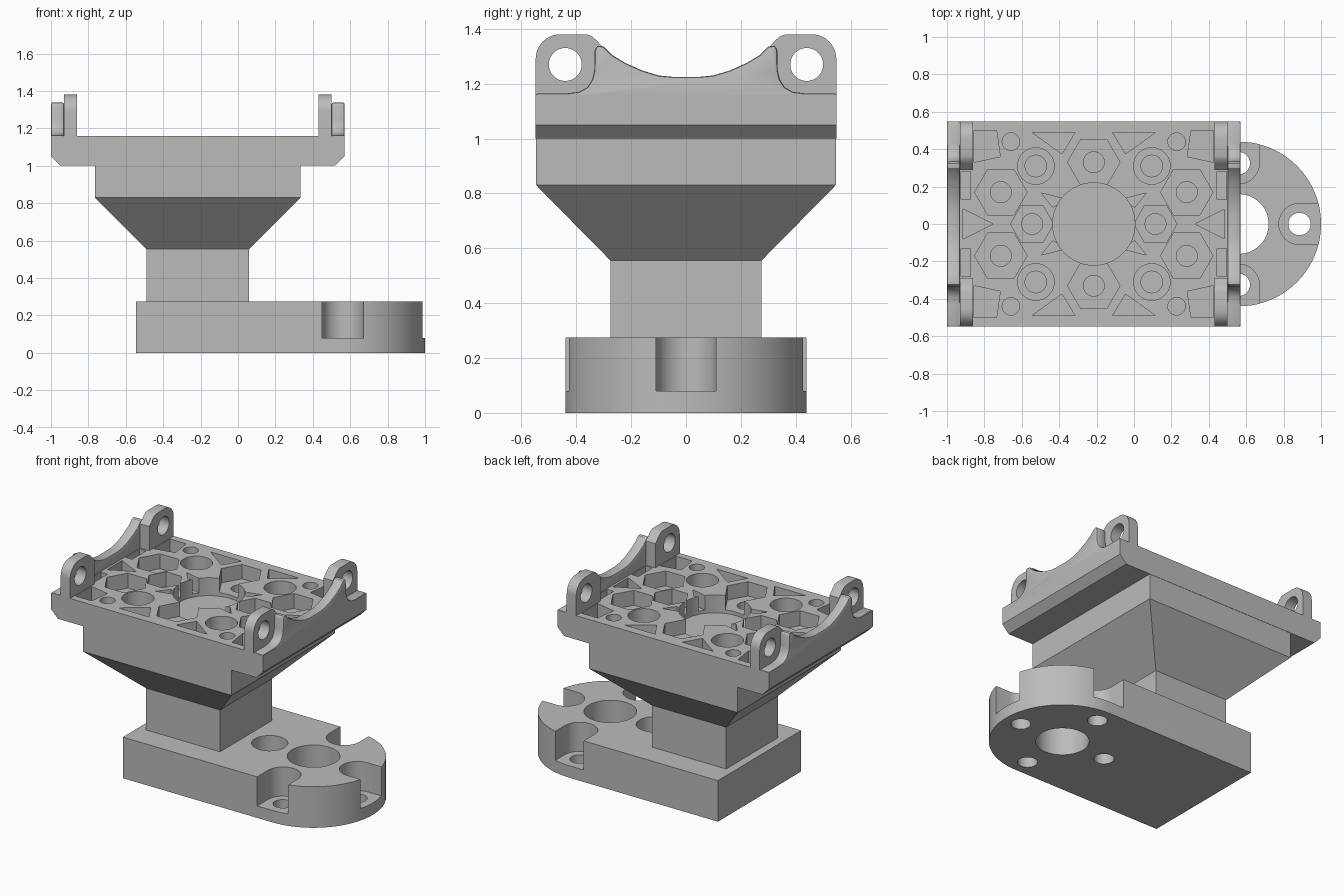
import bpy, bmesh
from math import cos, sin, pi, radians
from mathutils import Vector

if "Cube" in bpy.data.objects:
    bpy.data.objects.remove(bpy.data.objects["Cube"], do_unlink=True)

grey = bpy.data.materials.new("plain grey")
grey.use_nodes = True
COLOUR = (0.5, 0.5, 0.5, 1)
grey.diffuse_color = COLOUR
grey.node_tree.nodes["Principled BSDF"].inputs["Base Color"].default_value = COLOUR

AXES = {"z": lambda a, b, h: (a, b, h),
        "y": lambda a, b, h: (a, h, b),
        "x": lambda a, b, h: (h, a, b)}


def prism(name, outline, low, high, axis="z", end=None):
    """Extrude an outline along an axis, optionally lofting to another outline."""
    place = AXES[axis]
    bm = bmesh.new()
    a = [bm.verts.new(place(p, q, low)) for p, q in outline]
    b = [bm.verts.new(place(p, q, high)) for p, q in (end or outline)]
    bm.faces.new(a)
    bm.faces.new(b)
    for i in range(len(a)):
        j = (i + 1) % len(a)
        bm.faces.new((a[i], a[j], b[j], b[i]))
    bmesh.ops.recalc_face_normals(bm, faces=bm.faces)
    mesh = bpy.data.meshes.new(name)
    bm.to_mesh(mesh)
    bm.free()
    mesh.materials.append(grey)
    obj = bpy.data.objects.new(name, mesh)
    bpy.context.collection.objects.link(obj)
    return obj


def ring(x, y, r, n=48):
    return [(x + r * cos(2 * pi * i / n), y + r * sin(2 * pi * i / n)) for i in range(n)]


def rect(x0, x1, y0, y1):
    return [(x0, y0), (x1, y0), (x1, y1), (x0, y1)]


def activate(obj):
    bpy.ops.object.select_all(action="DESELECT")
    obj.select_set(True)
    bpy.context.view_layer.objects.active = obj


def cut(obj, cutters):
    activate(obj)
    for c in cutters:
        mod = obj.modifiers.new("cut", "BOOLEAN")
        mod.operation = "DIFFERENCE"
        mod.solver = "EXACT"
        mod.object = c
        bpy.ops.object.modifier_apply(modifier=mod.name)
        bpy.data.objects.remove(c, do_unlink=True)


def smooth(obj):
    activate(obj)
    bpy.ops.object.shade_smooth_by_angle(angle=radians(30))


# Base foot: block with a rounded end, a bore and four counterbored bolt holes
FX, FR, FH = 0.56, 0.44, 0.275
arc = [(FX + FR * cos(t), FR * sin(t)) for t in (pi * (i / 40 - 0.5) for i in range(41))]
foot = prism("base_foot", [(-0.545, -FR)] + arc + [(-0.545, FR)], 0, FH)
cutters = [prism("cutter", ring(FX, 0, 0.16), -0.1, 0.5)]
for k in range(4):
    d = Vector((round(cos(k * pi / 2)), round(sin(k * pi / 2))))
    side = Vector((-d.y, d.x)) * 0.11
    c = Vector((FX, 0)) + d * 0.325
    recess = ring(c.x, c.y, 0.11)
    if k != 2:
        # three recesses run out through the rim
        turn = k * pi / 2
        half = [c + 0.11 * Vector((cos(t), sin(t)))
                for t in (turn + pi / 2 + pi * i / 24 for i in range(25))]
        recess = [tuple(v) for v in half + [c - side + d * 0.3, c + side + d * 0.3]]
    cutters.append(prism("cutter", recess, 0.08, 0.5))
    cutters.append(prism("cutter", ring(c.x, c.y, 0.06), -0.1, 0.5))
cut(foot, cutters)
smooth(foot)

# Column, flared pyramid and the block under the tray
CX = -0.215
narrow = rect(CX - 0.275, CX + 0.275, -0.275, 0.275)
wide = rect(CX - 0.55, CX + 0.55, -0.546, 0.546)
prism("column", narrow, FH, 0.555)
prism("flare", narrow, 0.555, 0.83, end=wide)
prism("upper_block", wide, 0.83, 1.0)

# Tray plate with chamfered lower edges
W, HY, TOP = 0.785, 0.548, 1.16
section = [(-W, 1.05), (-W + 0.05, 1.0), (W - 0.05, 1.0), (W, 1.05), (W, TOP), (-W, TOP)]
tray = prism("tray", [(CX + x, z) for x, z in section], -HY, HY, "y")

# Pocket pattern, given for one quarter and mirrored: (outline, floor height)
pockets = [
    (ring(0.497, 0.17, 0.14, 6), 1.06),
    (ring(0.497, 0.17, 0.056, 24), 1.012),
    (ring(0.31, 0.31, 0.098, 32), 1.05),
    (ring(0.31, 0.31, 0.058, 24), 1.012),
    (ring(0.443, 0.44, 0.047, 24), 1.03),
    ([(0.10, 0.49), (0.33, 0.49), (0.17, 0.375)], 1.061),
    ([(0.52, 0.5), (0.64, 0.5), (0.64, 0.33), (0.5, 0.36)], 1.061),
    ([(0.14, 0.13), (0.28, 0.165), (0.22, 0.09)], 1.062),
    (rect(0.66, 0.71, 0.13, 0.28), 1.061),
]
cutters = [prism("cutter", ring(CX, 0, 0.22), 1.04, 1.3)]
for sx in (-1, 1):
    for sy in (-1, 1):
        for outline, floor in pockets:
            cutters.append(prism("cutter", [(CX + sx * x, sy * y) for x, y in outline], floor, 1.3))
    # pockets lying on the centre lines
    for outline, floor in ((ring(0.33, 0, 0.115, 6), 1.063), (ring(0.33, 0, 0.056, 24), 1.012),
                           ([(0.54, 0), (0.7, 0.08), (0.7, -0.08)], 1.061)):
        cutters.append(prism("cutter", [(CX + sx * x, y) for x, y in outline], floor, 1.3))
    for outline, floor in ((ring(0, 0.33, 0.14, 6), 1.064), (ring(0, 0.33, 0.056, 24), 1.012)):
        cutters.append(prism("cutter", [(CX + x, sx * y) for x, y in outline], floor, 1.3))
cut(tray, cutters)
smooth(tray)

# End walls with a saddle-shaped top, and pierced lugs at the corners
saddle = [(0.05, 1.225), (0.10, 1.23), (0.16, 1.248), (0.22, 1.275), (0.27, 1.305)]
shoulder = [(0.30, 1.335), (0.325, 1.34), (0.333, 1.32), (0.334, 1.25), (0.342, 1.215),
            (0.36, 1.187), (0.39, 1.17), (0.43, 1.165), (HY, 1.165)]
half = saddle + shoulder + [(HY, 1.12)]
wall_outline = half + [(-y, z) for y, z in reversed(half)]
corner = [(0.458 + 0.09 * cos(t), 1.29 + 0.09 * sin(t)) for t in (pi / 2 * i / 10 for i in range(11))]
lug_outline = [(0.29, 1.12), (HY, 1.12)] + corner + [
    (0.365, 1.38), (0.345, 1.374), (0.325, 1.357), (0.31, 1.34), (0.29, 1.322)]

for label, s in (("right", -1), ("left", 1)):
    x_in, x_mid, x_out = (CX + s * v for v in (W - 0.14, W - 0.07, W))
    wall = prism(label + "_end_wall", wall_outline, min(x_mid, x_out), max(x_mid, x_out), "x")
    activate(wall)
    bevel = wall.modifiers.new("edge", "BEVEL")
    bevel.width = 0.01
    bevel.segments = 2
    bevel.limit_method = "ANGLE"
    bevel.angle_limit = radians(60)
    bpy.ops.object.modifier_apply(modifier="edge")
    smooth(wall)
    for where, sy in (("front", -1), ("back", 1)):
        lug = prism(f"{label}_{where}_lug", [(sy * y, z) for y, z in lug_outline],
                    min(x_in, x_mid), max(x_in, x_mid), "x")
        cut(lug, [prism("cutter", ring(sy * 0.44, 1.27, 0.06), -2, 2, "x")])
        smooth(lug)
